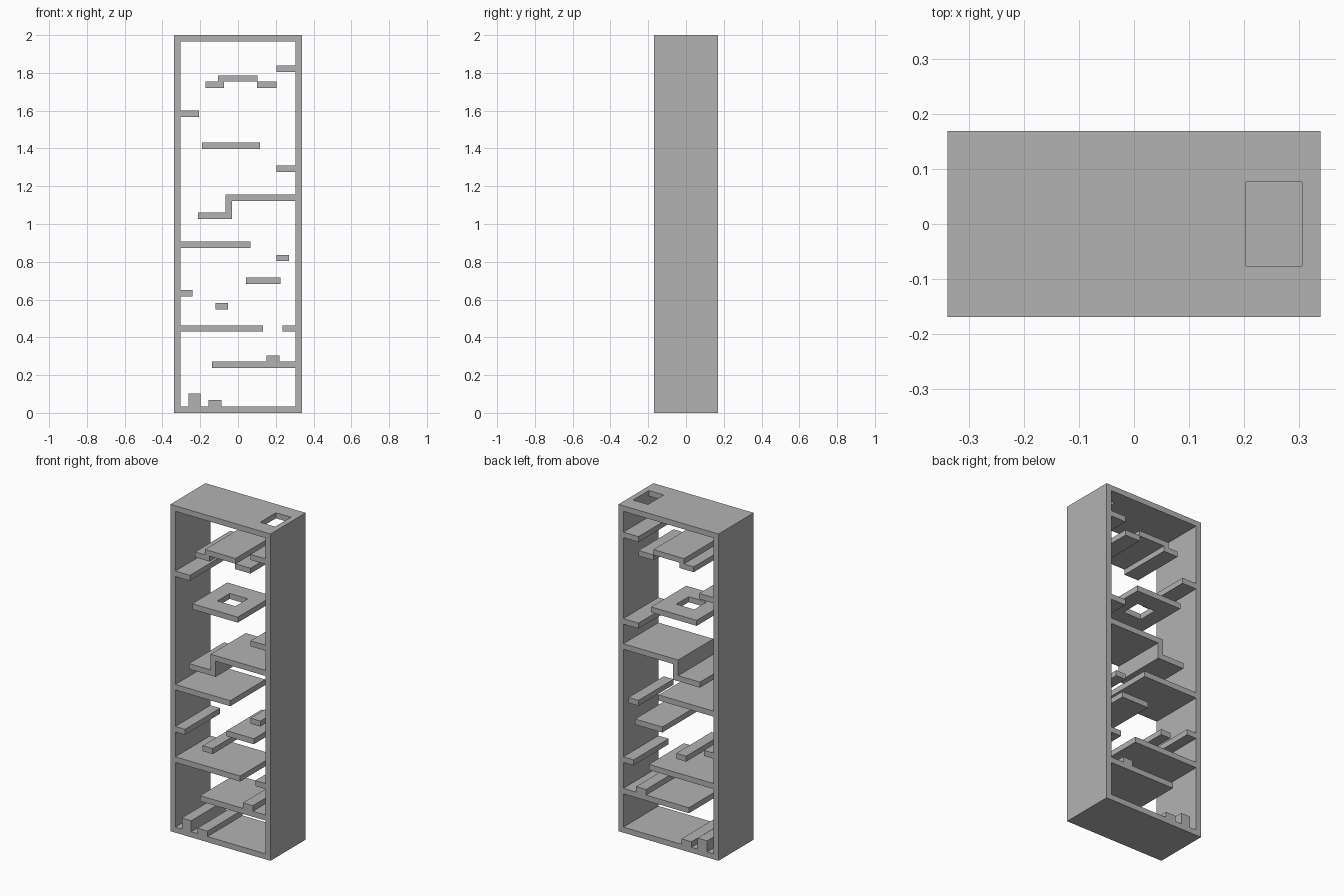
import bpy
import bmesh

cube = bpy.data.objects.get("Cube")
if cube:
    bpy.data.objects.remove(cube, do_unlink=True)

HEIGHT = 2.0
THICK = HEIGHT / 59          # board thickness
HALF_W = THICK * 10
HALF_D = THICK * 5
INNER = HALF_W - THICK       # inner face of the side walls

grey = bpy.data.materials.new("plain grey")
grey.use_nodes = True
colour = (0.45, 0.45, 0.45, 1)
grey.diffuse_color = colour
grey.node_tree.nodes["Principled BSDF"].inputs["Base Color"].default_value = colour


def finish(name, bm):
    """Turn a bmesh into a named grey object with clean normals."""
    bmesh.ops.recalc_face_normals(bm, faces=bm.faces)
    mesh = bpy.data.meshes.new(name)
    bm.to_mesh(mesh)
    bm.free()
    mesh.materials.append(grey)
    obj = bpy.data.objects.new(name, mesh)
    bpy.context.collection.objects.link(obj)
    return obj


def extrude(bm, faces, offset):
    result = bmesh.ops.extrude_face_region(bm, geom=faces)
    verts = [g for g in result["geom"] if isinstance(g, bmesh.types.BMVert)]
    bmesh.ops.translate(bm, verts=verts, vec=offset)


def prism(name, profile):
    """Extrude an x-z profile through the full depth."""
    bm = bmesh.new()
    face = bm.faces.new([bm.verts.new((x, -HALF_D, z)) for x, z in profile])
    extrude(bm, [face], (0, 2 * HALF_D, 0))
    return finish(name, bm)


def board(name, x0, x1, z0, thick=THICK):
    z1 = z0 + thick
    return prism(name, [(x0, z0), (x1, z0), (x1, z1), (x0, z1)])


def holed_board(name, x0, x1, z0, hole_x0, hole_x1, hole_half):
    """Full-depth board with a rectangular opening."""
    bm = bmesh.new()

    def ring(a, b, d):
        return [bm.verts.new((x, y, z0)) for x, y in ((a, -d), (b, -d), (b, d), (a, d))]

    outer, inner = ring(x0, x1, HALF_D), ring(hole_x0, hole_x1, hole_half)
    faces = []
    for i in range(4):
        j = (i + 1) % 4
        faces.append(bm.faces.new((outer[i], outer[j], inner[j], inner[i])))
    extrude(bm, faces, (0, 0, THICK))
    return finish(name, bm)


# Outer case
board("floor", -HALF_W, HALF_W, 0)
board("right_wall", -HALF_W, -INNER, THICK, HEIGHT - 2 * THICK)
board("left_wall", INNER, HALF_W, THICK, HEIGHT - 2 * THICK)
holed_board("top_panel", -HALF_W, HALF_W, HEIGHT - THICK, INNER - 3 * THICK, INNER, 0.076)

# Blocks standing on the floor and on the lowest shelf
board("tall_floor_block", -0.262, -0.198, THICK, 2 * THICK)
board("short_floor_block", -0.156, -0.088, THICK)
board("lowest_shelf_block", 0.152, 0.219, 8 * THICK)

# Shelves fixed to the right wall: name, inner end, underside
for name, end, z in (
    ("lower_right_shelf", 0.133, 0.43),
    ("lower_right_ledge", -0.24, 0.616),
    ("middle_right_shelf", 0.066, 0.873),
    ("upper_right_ledge", -0.207, 1.567),
):
    board(name, -INNER, end, z)

# Shelves fixed to the left wall
for name, end, z in (
    ("lowest_left_shelf", -0.138, 7 * THICK),
    ("lower_left_ledge", 0.236, 0.43),
    ("middle_left_ledge", 0.203, 1.276),
    ("upper_left_ledge", 0.203, 1.805),
):
    board(name, end, INNER, z)

# Free platforms
board("small_platform", -0.12, -0.053, 0.548)
board("wide_platform", 0.042, 0.226, 0.683)
board("narrow_platform", 0.203, 0.27, 0.803)
holed_board("window_platform", -0.191, 0.117, 1.398, -0.098, 0.024, 0.06)

# Stepped shelf joined to the left wall
low, high = 1.026, 1.122
prism("stepped_shelf", [
    (-0.213, low), (-0.032, low), (-0.032, high), (INNER, high),
    (INNER, high + THICK), (-0.066, high + THICK),
    (-0.066, low + THICK), (-0.213, low + THICK)])

# Bridge with a lower step at each end
base = 1.721
mid, cap = base + THICK - 0.001, base + 2 * THICK - 0.002
prism("bridge_platform", [
    (-0.171, base), (-0.073, base), (-0.073, mid), (0.1, mid), (0.1, base),
    (0.203, base), (0.203, mid), (0.102, mid), (0.102, cap), (-0.105, cap),
    (-0.105, mid), (-0.171, mid)])
